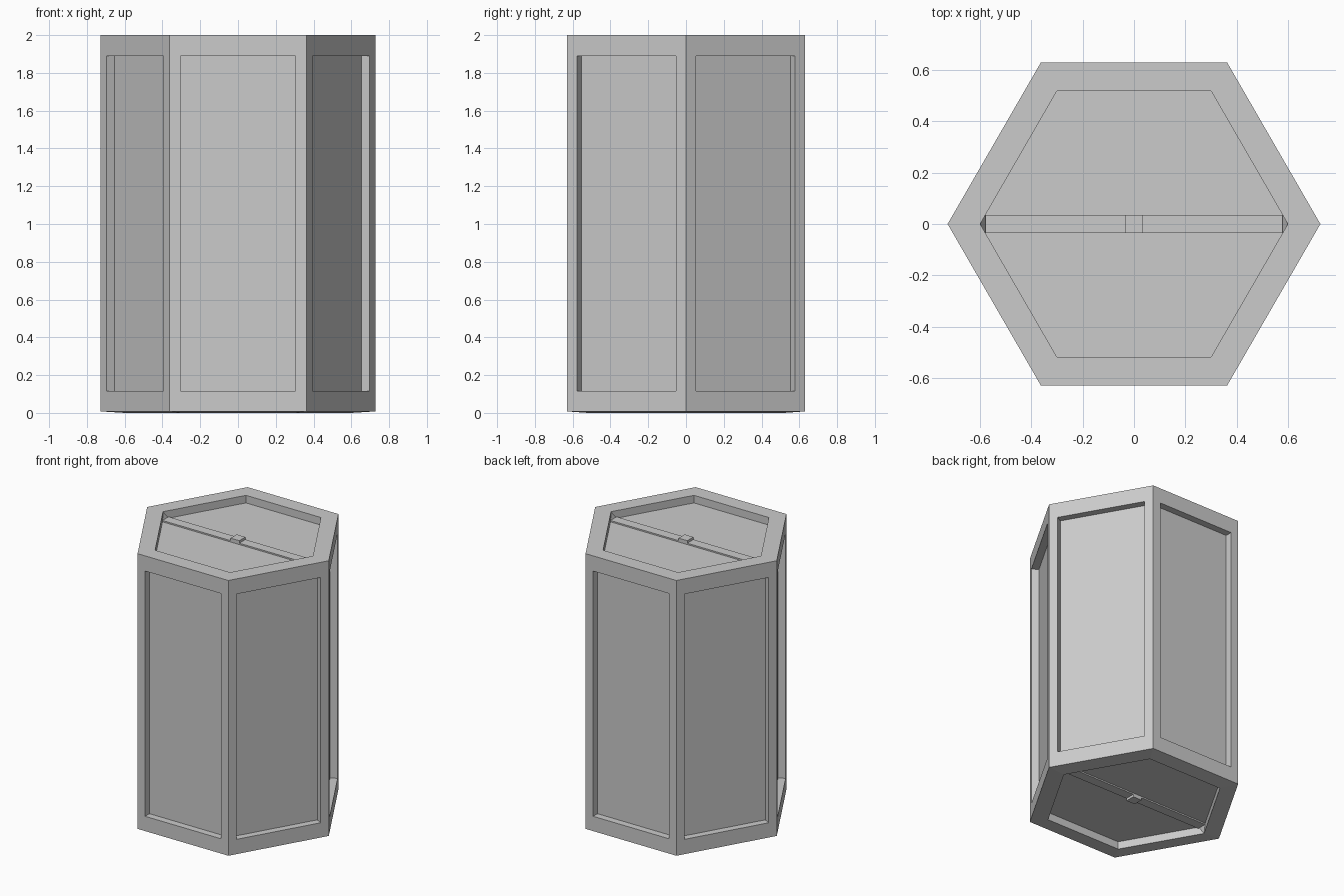
import bpy, bmesh
from math import cos, sin, pi
from mathutils import Vector

if "Cube" in bpy.data.objects:
    bpy.data.objects.remove(bpy.data.objects["Cube"])

R, RI = 0.727, 0.60        # outer and recess hexagon radius
TOP, BOT = 2.0, 0.008      # outer rim heights
DEPTH = 0.055              # end recess depth
PANEL = 0.05               # side panel depth


def hexagon(r, z):
    return [Vector((r * cos(k * pi / 3), r * sin(k * pi / 3), z)) for k in range(6)]


def make(name, polys):
    bm = bmesh.new()
    for p in polys:
        bm.faces.new([bm.verts.new(v) for v in p])
    bmesh.ops.remove_doubles(bm, verts=bm.verts, dist=1e-4)
    bmesh.ops.recalc_face_normals(bm, faces=bm.faces)
    me = bpy.data.meshes.new(name)
    bm.to_mesh(me)
    bm.free()
    ob = bpy.data.objects.new(name, me)
    bpy.context.collection.objects.link(ob)
    return ob


def recess(outer, inner, floor):
    # flat frame, recess walls and recess floor
    n, polys = len(outer), [floor]
    for a, b in ((outer, inner), (inner, floor)):
        polys += [[a[i], a[(i + 1) % n], b[(i + 1) % n], b[i]] for i in range(n)]
    return polys


def box(name, sx, sy, z0, z1):
    lo, hi = ([Vector((x * sx, y * sy, z)) for x, y in ((-1, -1), (1, -1), (1, 1), (-1, 1))]
              for z in (z0, z1))
    return make(name, [lo, hi] + [[lo[i], lo[(i + 1) % 4], hi[(i + 1) % 4], hi[i]] for i in range(4)])


# Hexagonal body: six recessed side panels, recessed top and bottom
top, bot = hexagon(R, TOP), hexagon(R, BOT)
polys = recess(top, hexagon(RI, TOP), hexagon(RI, TOP - DEPTH))
polys += recess(bot, hexagon(RI, 0), hexagon(RI, DEPTH))
for k in range(6):
    a, b = bot[k], bot[(k + 1) % 6]
    t = (b - a).normalized()
    up = Vector((0, 0, 1))
    inward = Vector((-(a + b).x, -(a + b).y, 0)).normalized() * PANEL
    outer = [a, b, top[(k + 1) % 6], top[k]]
    inner = []
    for p, s, z in ((a, 1, 0.115), (b, -1, 0.115), (b, -1, 1.89), (a, 1, 1.89)):
        inner.append(Vector((p.x, p.y, z)) + t * 0.06 * s)
    polys += recess(outer, inner, [v + inward for v in inner])
make("body", polys)

# Cross bar, centre block and corner fillets on both ends
for label, floor, rim, d in (("top", TOP - DEPTH, TOP, 1), ("bottom", DEPTH, 0, -1)):
    box(label + "_bar", 0.58, 0.035, floor - d * 0.005, floor + d * 0.01)
    box(label + "_block", 0.035, 0.035, floor, floor + d * 0.028)
    for s in (-1, 1):
        c, f = Vector((s * RI, 0, rim - d * 0.002)), Vector((s * RI, 0, floor))
        p, q = Vector((s * 0.58, 0.035, floor)), Vector((s * 0.58, -0.035, floor))
        make(label + "_corner", [[c, p, q], [f, p, q], [c, f, p], [c, f, q]])
